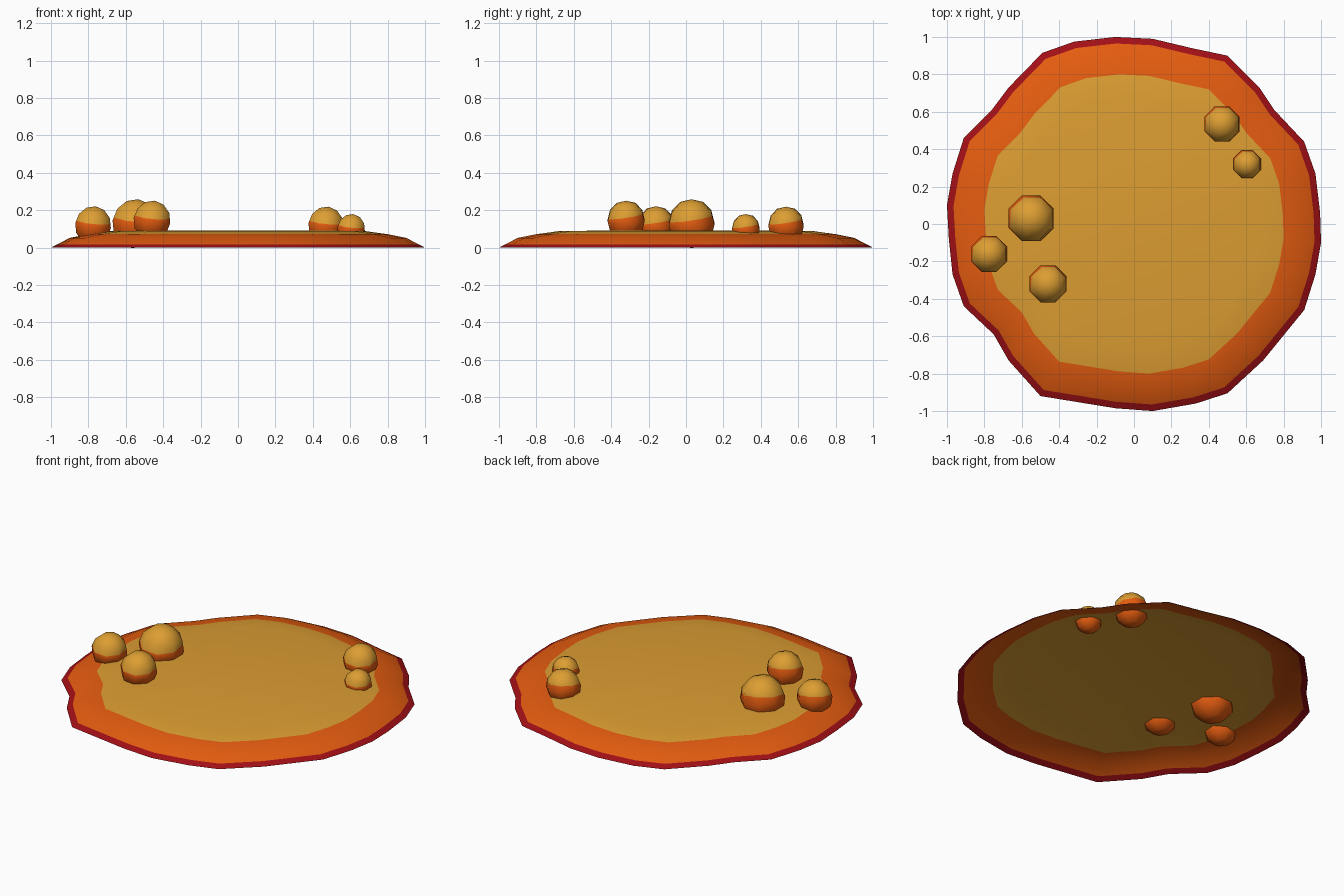
import bpy, bmesh, math
from mathutils import Vector, Matrix

if "Cube" in bpy.data.objects:
    bpy.data.objects.remove(bpy.data.objects["Cube"])


def material(name, rgb):
    m = bpy.data.materials.new(name)
    m.diffuse_color = (*rgb, 1)
    m.use_nodes = True
    m.node_tree.nodes["Principled BSDF"].inputs["Base Color"].default_value = m.diffuse_color
    return m


YELLOW = material("golden yellow", (0.72, 0.34, 0.032))
ORANGE = material("hot orange", (0.78, 0.107, 0.005))
RED = material("dark red", (0.36, 0.005, 0.008))


def finish(bm, name, mats, angle):
    me = bpy.data.meshes.new(name)
    bm.to_mesh(me)
    bm.free()
    for m in mats:
        me.materials.append(m)
    ob = bpy.data.objects.new(name, me)
    bpy.context.collection.objects.link(ob)
    bpy.ops.object.select_all(action='DESELECT')
    ob.select_set(True)
    bpy.context.view_layer.objects.active = ob
    bpy.ops.object.shade_smooth_by_angle(angle=math.radians(angle))
    return ob


# Wavy puddle outline, counter-clockwise from the right
outline = [(1.0, -0.10), (0.995, 0.06), (0.97, 0.27), (0.91, 0.44), (0.75, 0.61),
           (0.67, 0.73), (0.50, 0.90), (0.31, 0.94), (0.10, 0.99), (-0.10, 1.0),
           (-0.32, 0.975), (-0.49, 0.915), (-0.67, 0.73), (-0.76, 0.61),
           (-0.91, 0.46), (-0.97, 0.27), (-1.0, 0.10), (-0.99, -0.08),
           (-0.97, -0.27), (-0.91, -0.44), (-0.75, -0.59), (-0.67, -0.73),
           (-0.50, -0.92), (-0.10, -0.985), (0.10, -1.0), (0.33, -0.96),
           (0.50, -0.905), (0.69, -0.73), (0.91, -0.46), (0.97, -0.27)]
# Profile rings: scale, height, colour of the band inside the ring
rings = [(1.0, 0.0, 2), (0.965, 0.018, 1), (0.9, 0.052, 1), (0.8, 0.072, 0), (0.67, 0.09, 0)]

# Open-bottomed puddle shell
bm = bmesh.new()
loops = [[bm.verts.new((x * s, y * s, z)) for x, y in outline] for s, z, _ in rings]
n = len(outline)
for k in range(len(rings) - 1):
    for i in range(n):
        j = (i + 1) % n
        f = bm.faces.new((loops[k][i], loops[k][j], loops[k + 1][j], loops[k + 1][i]))
        f.material_index = rings[k][2]
centre = bm.verts.new((0, 0, 0.092))
for i in range(n):
    bm.faces.new((loops[-1][i], loops[-1][(i + 1) % n], centre))
finish(bm, "puddle", [YELLOW, ORANGE, RED], 40)


# Bubbles: low-poly balls, yellow caps over orange undersides
def bubble(name, x, y, z, r):
    b = bmesh.new()
    bmesh.ops.create_uvsphere(b, u_segments=8, v_segments=6, radius=r)
    b.transform(Matrix.Translation((x, y, z)) @ Matrix.Rotation(math.radians(8), 4, 'Y')
                @ Matrix.Rotation(math.radians(22.5), 4, 'Z'))
    normal = Vector((0.1, -0.15, 1)).normalized()
    split = Vector((x, y, z + 0.22 * r))
    bmesh.ops.bisect_plane(b, geom=b.verts[:] + b.edges[:] + b.faces[:],
                           plane_co=split, plane_no=normal)
    for f in b.faces:
        above = (f.calc_center_median() - split).dot(normal) > 0
        f.material_index = 0 if above else 1
    finish(b, name, [YELLOW, ORANGE], 60)


for i, spec in enumerate([(-0.55, 0.03, 0.128, 0.132), (-0.775, -0.16, 0.118, 0.104),
                          (-0.46, -0.32, 0.145, 0.107), (0.47, 0.535, 0.118, 0.102),
                          (0.605, 0.32, 0.1, 0.08)]):
    bubble("bubble_%d" % (i + 1), *spec)
